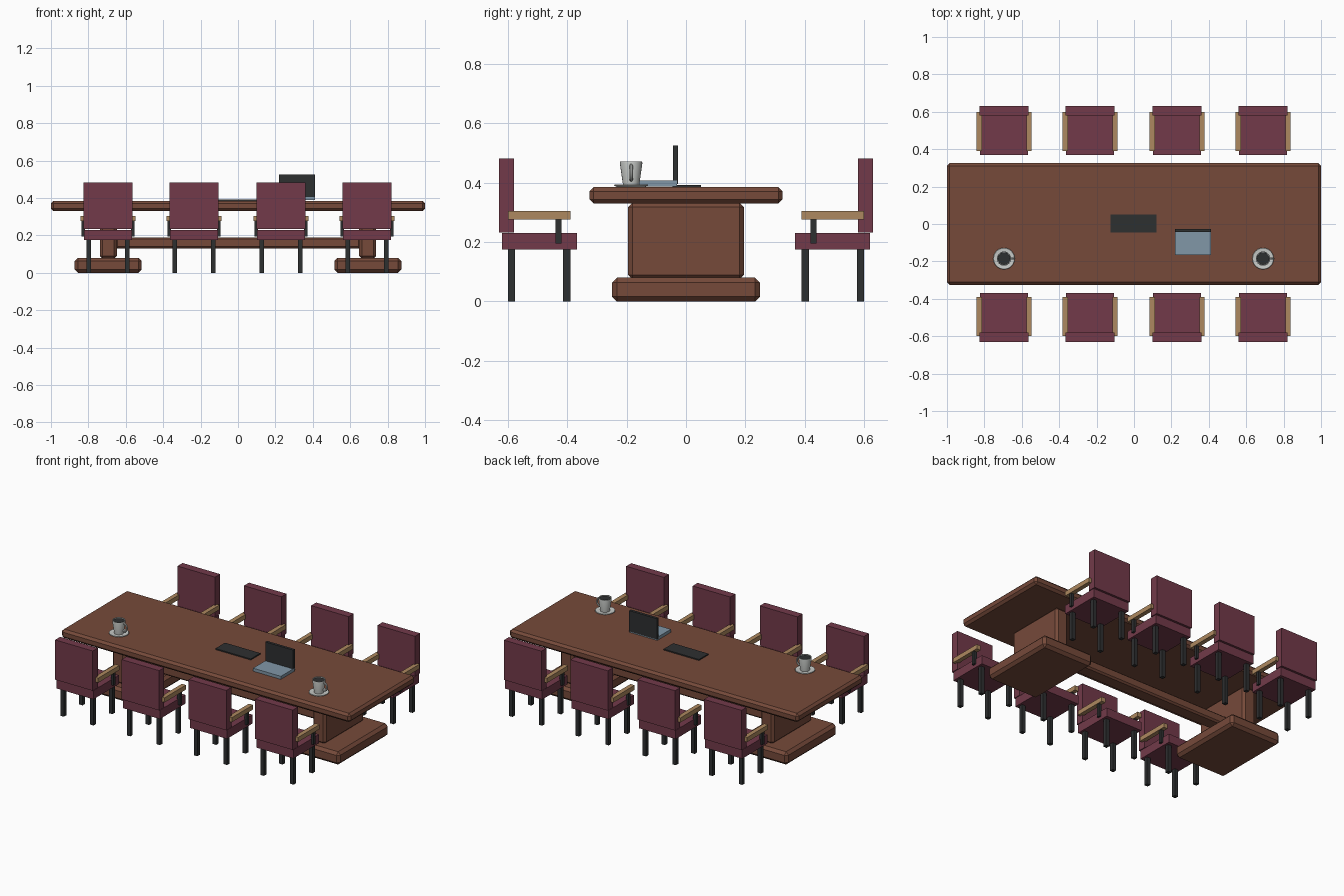
import bpy, bmesh, math
from mathutils import Matrix, Vector

if "Cube" in bpy.data.objects:
    bpy.data.objects.remove(bpy.data.objects["Cube"])


def material(name, rgb):
    m = bpy.data.materials.new(name)
    m.diffuse_color = (*rgb, 1)
    m.use_nodes = True
    m.node_tree.nodes["Principled BSDF"].inputs["Base Color"].default_value = m.diffuse_color
    return m


WOOD = material("brown wood", (0.18, 0.068, 0.042))
FABRIC = material("maroon fabric", (0.17, 0.042, 0.068))
ARMWOOD = material("tan wood", (0.42, 0.25, 0.115))
DARK = material("near black", (0.027, 0.029, 0.030))
BLUE = material("blue grey", (0.22, 0.31, 0.39))
CHINA = material("pale grey china", (0.58, 0.60, 0.58))


def finish(name, bm, mat):
    bmesh.ops.recalc_face_normals(bm, faces=bm.faces)
    me = bpy.data.meshes.new(name)
    bm.to_mesh(me)
    bm.free()
    me.materials.append(mat)
    ob = bpy.data.objects.new(name, me)
    bpy.context.collection.objects.link(ob)
    return ob


def box(name, mat, x, y, z, bevel=0):
    """Box from (min, max) ranges, with an optional chamfer."""
    x, y, z = sorted(x), sorted(y), sorted(z)
    bm = bmesh.new()
    c = Vector([(a[0] + a[1]) / 2 for a in (x, y, z)])
    s = [a[1] - a[0] for a in (x, y, z)]
    bmesh.ops.create_cube(bm, size=1,
                          matrix=Matrix.Translation(c) @ Matrix.Diagonal((*s, 1)))
    if bevel:
        bmesh.ops.bevel(bm, geom=bm.edges[:], offset=bevel, segments=1,
                        affect='EDGES')
    return finish(name, bm, mat)


def lathe(name, mat, profile, x, y, n=24):
    """Spin an (r, z) profile that starts and ends on the axis."""
    bm = bmesh.new()
    vs = [bm.verts.new((r, 0, z)) for r, z in profile]
    es = [bm.edges.new(p) for p in zip(vs, vs[1:])]
    bmesh.ops.spin(bm, geom=vs + es, axis=(0, 0, 1), cent=(0, 0, 0),
                   angle=2 * math.pi, steps=n)
    bmesh.ops.remove_doubles(bm, verts=bm.verts, dist=1e-5)
    bmesh.ops.translate(bm, verts=bm.verts, vec=(x, y, 0))
    return finish(name, bm, mat)


# Table
box("table_top", WOOD, (-1, 1), (-.325, .325), (.33, .385), .014)
for s, side in ((-1, "left"), (1, "right")):
    box(side + "_pedestal_base", WOOD, (s * .515, s * .873), (-.25, .25), (0, .08), .017)
    box(side + "_pedestal_column", WOOD, (s * .648, s * .738), (-.195, .195), (.075, .332), .014)
box("stretcher", WOOD, (-.655, .655), (-.045, .045), (.13, .19), .01)


# Chairs: s = -1 front row, s = 1 back row
def chair(cx, s):
    box("seat", FABRIC, (cx - .128, cx + .128), (s * .368, s * .62), (.175, .23))
    box("backrest", FABRIC, (cx - .13, cx + .13), (s * .58, s * .63), (.233, .482))
    for m in (-1, 1):
        box("armrest", ARMWOOD, (cx + m * .119, cx + m * .147), (s * .39, s * .60), (.276, .305))
        box("arm_post", DARK, (cx + m * .122, cx + m * .141), (s * .42, s * .44), (.195, .278))
        for y in (.402, .588):
            lx = cx + m * .103
            box("chair_leg", DARK, (lx - .012, lx + .012),
                (s * y - .012, s * y + .012), (0, .177))


for cx in (-.695, -.235, .23, .69):
    for s in (-1, 1):
        chair(cx, s)

# Laptop and flat tablet
box("laptop_base", BLUE, (.22, .412), (-.165, -.03), (.388, .407))
box("laptop_screen", DARK, (.22, .412), (-.044, -.027), (.395, .525))
box("tablet", DARK, (-.125, .12), (-.045, .05), (.384, .392))


# Cups
def cup(x, y):
    parts = [
        lathe("saucer", CHINA, [(0, .384), (.045, .384), (.058, .391), (.056, .394),
                                (.03, .391), (0, .391)], x, y),
        lathe("mug", CHINA, [(0, .39), (.027, .39), (.038, .466), (.037, .472),
                             (.034, .472), (.032, .455), (0, .455)], x, y),
        lathe("coffee", DARK, [(0, .45), (.0325, .45), (.034, .466), (0, .466)], x, y)]
    # ring handle pointing to +x
    bm = bmesh.new()
    rings = []
    for i in range(16):
        a = 2 * math.pi * i / 16
        ring = []
        for j in range(8):
            b = 2 * math.pi * j / 8
            r = 1 + .0055 * math.cos(b) / .022
            ring.append(bm.verts.new((x + .038 + .018 * r * math.cos(a),
                                      y + .0055 * math.sin(b),
                                      .434 + .024 * r * math.sin(a))))
        rings.append(ring)
    for i in range(16):
        p, q = rings[i], rings[(i + 1) % 16]
        for j in range(8):
            k = (j + 1) % 8
            bm.faces.new((p[j], q[j], q[k], p[k]))
    # drop the part that would sit inside the mug
    bmesh.ops.delete(bm, geom=[v for v in bm.verts if v.co.x < x + .027], context='VERTS')
    parts.append(finish("mug_handle", bm, CHINA))
    for ob in parts:
        bpy.ops.object.select_all(action='DESELECT')
        ob.select_set(True)
        bpy.context.view_layer.objects.active = ob
        bpy.ops.object.shade_smooth_by_angle(angle=math.radians(35))


for cx in (-.695, .69):
    cup(cx, -.185)
